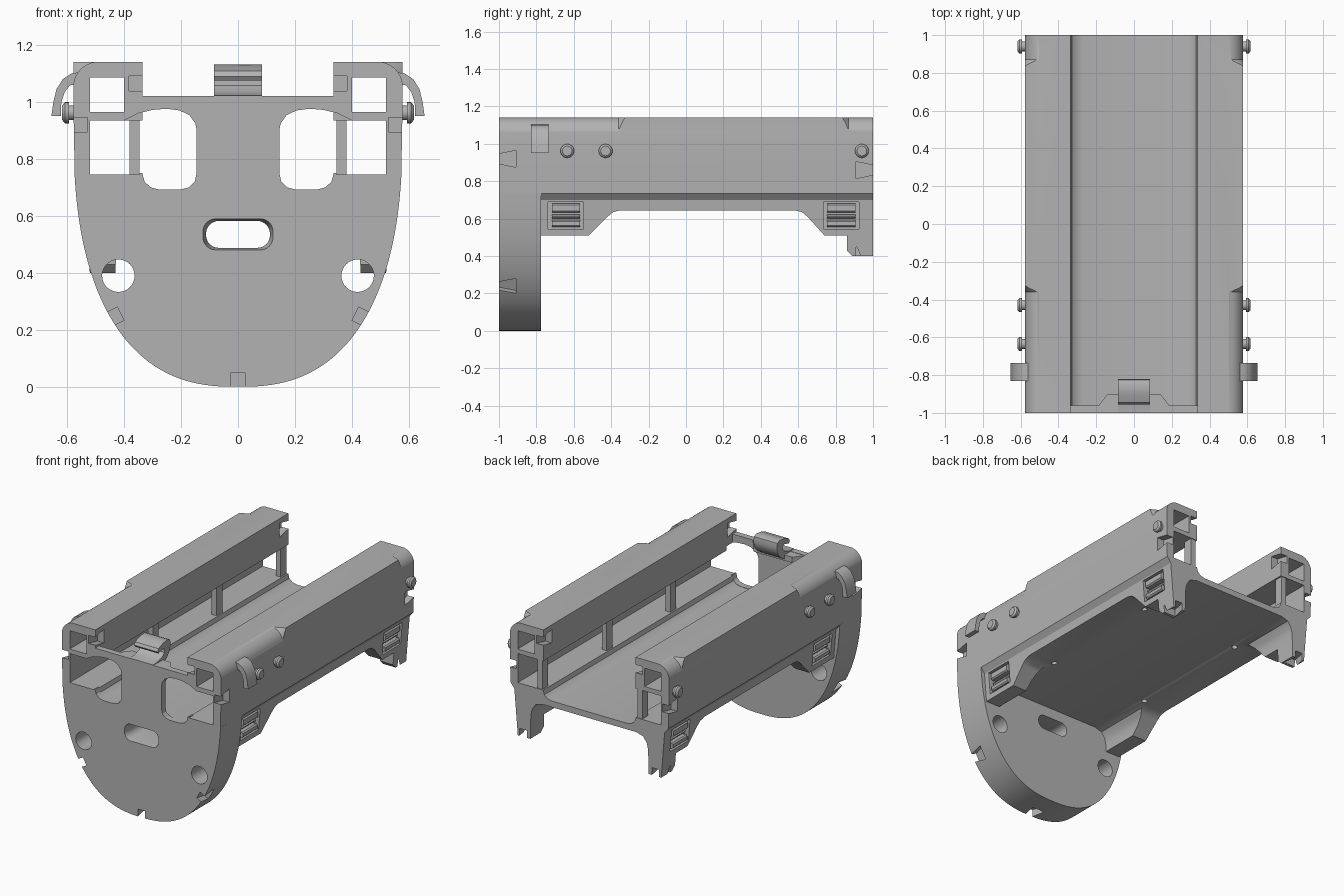
import bpy, bmesh, math
from mathutils import Vector

if "Cube" in bpy.data.objects:
    bpy.data.objects.remove(bpy.data.objects["Cube"], do_unlink=True)

GREY = (0.45, 0.45, 0.45, 1)
mat = bpy.data.materials.new("plain grey")
mat.use_nodes = True
mat.diffuse_color = GREY
mat.node_tree.nodes["Principled BSDF"].inputs["Base Color"].default_value = GREY


def loft(name, rings):
    """Closed solid through matching rings of points."""
    bm = bmesh.new()
    vs = [[bm.verts.new(p) for p in r] for r in rings]
    n = len(vs[0])
    for a, b in zip(vs, vs[1:]):
        for i in range(n):
            j = (i + 1) % n
            bm.faces.new((a[i], a[j], b[j], b[i]))
    bm.faces.new(vs[0])
    bm.faces.new(vs[-1])
    bmesh.ops.recalc_face_normals(bm, faces=bm.faces)
    me = bpy.data.meshes.new(name)
    bm.to_mesh(me)
    bm.free()
    me.materials.append(mat)
    ob = bpy.data.objects.new(name, me)
    bpy.context.collection.objects.link(ob)
    return ob


def place(pts, axis, t):
    return [(t, u, v) if axis == "x" else (u, t, v) if axis == "y" else (u, v, t)
            for u, v in pts]


def prism(name, pts, axis, a, b):
    return loft(name, [place(pts, axis, a), place(pts, axis, b)])


def rect(u0, u1, v0, v1):
    return [(u0, v0), (u1, v0), (u1, v1), (u0, v1)]


def circle(u, v, r, n=32):
    return [(u + r * math.cos(math.tau * i / n), v + r * math.sin(math.tau * i / n))
            for i in range(n)]


def round_rect(cu, cv, hu, hv, r, k=8):
    pts = []
    for q, (su, sv) in enumerate(((1, 1), (-1, 1), (-1, -1), (1, -1))):
        for i in range(k + 1):
            a = (q + i / k) * math.pi / 2
            pts.append((cu + su * (hu - r) + r * math.cos(a),
                        cv + sv * (hv - r) + r * math.sin(a)))
    return pts


def mirrored(half):
    return half + [(-u, v) for u, v in reversed(half)]


def flip(pts, s):
    return [(s * u, v) for u, v in pts]


def combine(target, other, op="DIFFERENCE"):
    other.hide_render = True
    mod = target.modifiers.new("combine", "BOOLEAN")
    mod.operation, mod.object, mod.solver = op, other, "EXACT"
    dg = bpy.context.evaluated_depsgraph_get()
    dg.update()
    me = bpy.data.meshes.new_from_object(target.evaluated_get(dg))
    target.modifiers.clear()
    target.data = me
    bpy.data.objects.remove(other, do_unlink=True)


# Body: one U-shaped section with side channels, run the full length
section = mirrored([
    (0.27, 0.69), (0.305, 0.697), (0.328, 0.717), (0.335, 0.745), (0.52, 0.745),
    (0.52, 0.935), (0.335, 0.935), (0.335, 1.14), (0.577, 1.14), (0.577, 0.95),
    (0.573, 0.735), (0.545, 0.70), (0.52, 0.40), (0.43, 0.40), (0.425, 0.56),
    (0.415, 0.60), (0.39, 0.635), (0.34, 0.65)])
body = prism("main_body", section, "y", -1, 1)

# Skirt cut away between the feet
combine(body, prism("skirt_cut", [
    (-1.1, 0.2), (-1.1, 0.51), (-0.52, 0.51), (-0.42, 0.61), (-0.39, 0.635),
    (-0.35, 0.645), (0.58, 0.645), (0.62, 0.635), (0.65, 0.61), (0.74, 0.51),
    (0.86, 0.51), (0.86, 0.43), (0.89, 0.40), (0.89, 0.2)], "x", -0.8, 0.8))

# Front plate: rounded shield below the deck, thin web above it
shield = [(0.33, 0.67), (0.5, 0.74)]
for i in range(41):
    a = 0.126 + (math.pi / 2 - 0.126) * i / 41
    shield.append((0.577 * math.cos(a) ** 0.8, 0.9 - 0.9 * math.sin(a) ** (1 / 1.2)))
combine(body, prism("shield", mirrored(shield), "y", -1, -0.775), "UNION")
combine(body, prism("web", rect(-0.345, 0.345, 0.67, 1.02), "y", -1, -0.96), "UNION")

# Grip slot with a tapered lip
combine(body, loft("slot_cut", [
    place(round_rect(0, 0.535, hu, hv, 0.044), "y", y)
    for y, hu, hv in ((-1.01, 0.125, 0.056), (-0.95, 0.112, 0.047), (-0.7, 0.112, 0.047))]))

# Corner rounding section for the rail ends
arc = [(0.49 + 0.088 * math.cos(math.pi / 2 * i / 10),
        1.053 + 0.088 * math.sin(math.pi / 2 * i / 10)) for i in range(11)]
corner = arc + [(0.49, 1.17), (0.61, 1.17), (0.61, 1.053)]


def corner_ring(s, k, y):
    return [(s * (0.61 + (u - 0.61) * k), y, 1.17 + (v - 1.17) * k) for u, v in corner]


def notch(x, z, angle, side):
    """Dovetail notch in an end face, opening in the given direction."""
    out = Vector((math.cos(angle), 0, math.sin(angle)))
    across = Vector((-out.z, 0, out.x))
    rings = []
    for y, w in ((1.01, 0.024), (0.91, 0.045)):
        c = Vector((x, side * y, z))
        rings.append([c + out * d + across * e * w
                      for d, e in ((-0.048, -1), (0.05, -1), (0.05, 1), (-0.048, 1))])
    combine(body, loft("notch_cut", rings))


notch(0, 0, -math.pi / 2, -1)
for s in (1, -1):
    # Window beside the channel, round hole, and square bore
    window = [(0.145, 0.75), (0.152, 0.72), (0.172, 0.70), (0.205, 0.692), (0.275, 0.692),
              (0.307, 0.70), (0.328, 0.72), (0.336, 0.75), (0.40, 0.75), (0.40, 0.935),
              (0.35, 0.96), (0.30, 0.972), (0.25, 0.976), (0.205, 0.97), (0.17, 0.953),
              (0.15, 0.925), (0.145, 0.9)]
    combine(body, prism("window_cut", flip(window, s), "y", -1.1, -0.9))
    combine(body, prism("hole_cut", circle(s * 0.42, 0.39, 0.057), "y", -1.1, -0.7))
    combine(body, prism("bore_cut", flip(rect(0.4, 0.52, 0.965, 1.085), s), "y", -1.1, 1.1))
    # Rounded rail ends fading into the square middle
    for stations in (((-1.1, 1), (-0.36, 1), (-0.29, 0.1)), ((1.1, 1), (0.87, 1), (0.80, 0.1))):
        combine(body, loft("corner_cut", [corner_ring(s, k, y) for y, k in stations]))
    # Latch recesses and underside screw holes
    for y in (-0.642, 0.83):
        combine(body, prism("recess_cut", rect(y - 0.095, y + 0.095, 0.545, 0.69),
                            "x", s * 0.505, s * 0.7))
    for y in (-0.33, 0.53):
        combine(body, prism("screw_cut", circle(s * 0.36, y, 0.018, 16), "z", 0.6, 0.67))
    # Dovetail notches around both ends
    facing = 0 if s > 0 else math.pi
    notch(s * 0.577, 0.92, facing, -1)
    notch(s * 0.577, 0.86, facing, 1)
    tilt = -math.radians(27)
    notch(s * 0.455, 0.235, tilt if s > 0 else math.pi - tilt, -1)
    notch(s * 0.48, 0.40, -math.pi / 2, 1)
    for end in (1, -1):
        notch(s * 0.335, 1.065, math.pi - facing, end)

parts = [body]
for s, side in ((1, "left"), (-1, "right")):
    # Posts between deck ledge and rail
    for i, y in enumerate((-0.36, 0.3, 0.965)):
        parts.append(prism(f"{side}_post_{i + 1}", rect(s * 0.345, s * 0.38, y - 0.03, y + 0.03),
                           "z", 0.74, 0.94))
    # Pegs with wider heads
    for i, y in enumerate((-0.635, -0.43, 0.94)):
        parts.append(loft(f"{side}_peg_{i + 1}", [
            place(circle(y, 0.962, r, 24), "x", s * x)
            for x, r in ((0.56, 0.026), (0.594, 0.026), (0.594, 0.037),
                         (0.607, 0.037), (0.617, 0.026))]))
    # Side hook curving out and down
    hook = [(0.55, 1.105), (0.585, 1.10), (0.615, 1.08), (0.637, 1.045), (0.648, 1.0),
            (0.655, 0.95), (0.622, 0.95), (0.62, 1.0), (0.608, 1.035), (0.59, 1.058),
            (0.55, 1.065)]
    parts.append(prism(f"{side}_hook", flip(hook, s), "y", -0.83, -0.735))
    # Ribbed latches in the skirt recesses
    for end, y in (("front", -0.642), ("back", 0.83)):
        for i, (z0, z1, x) in enumerate(((0.555, 0.592, 0.538), (0.602, 0.622, 0.525),
                                         (0.632, 0.682, 0.542))):
            rib = [(0.5, z0), (x - 0.008, z0), (x, z0 + 0.008), (x, z1 - 0.008),
                   (x - 0.008, z1), (0.5, z1)]
            parts.append(prism(f"{side}_{end}_latch_rib_{i + 1}", flip(rib, s),
                               "y", y - 0.075, y + 0.075))

# Top catch: ramp rising to a forward-facing lip, with a gusset behind the web
catch = [(-1, 1.0), (-1, 1.022), (-0.95, 1.026), (-0.91, 1.038), (-0.882, 1.058),
         (-0.88, 1.08), (-0.9, 1.09), (-0.945, 1.076), (-0.955, 1.09), (-0.945, 1.108),
         (-0.9, 1.125), (-0.85, 1.132), (-0.825, 1.122), (-0.82, 1.09), (-0.83, 1.05),
         (-0.86, 1.015), (-0.9, 0.99), (-0.965, 0.98)]
parts.append(prism("top_catch", catch, "x", -0.085, 0.085))
parts.append(prism("catch_gusset", mirrored([(0.19, -0.965), (0.14, -0.90)]),
                   "z", 0.98, 1.018))

# Smooth curves, sharp edges
bpy.ops.object.select_all(action="DESELECT")
for ob in parts:
    ob.select_set(True)
bpy.context.view_layer.objects.active = body
bpy.ops.object.shade_smooth_by_angle(angle=math.radians(30))
